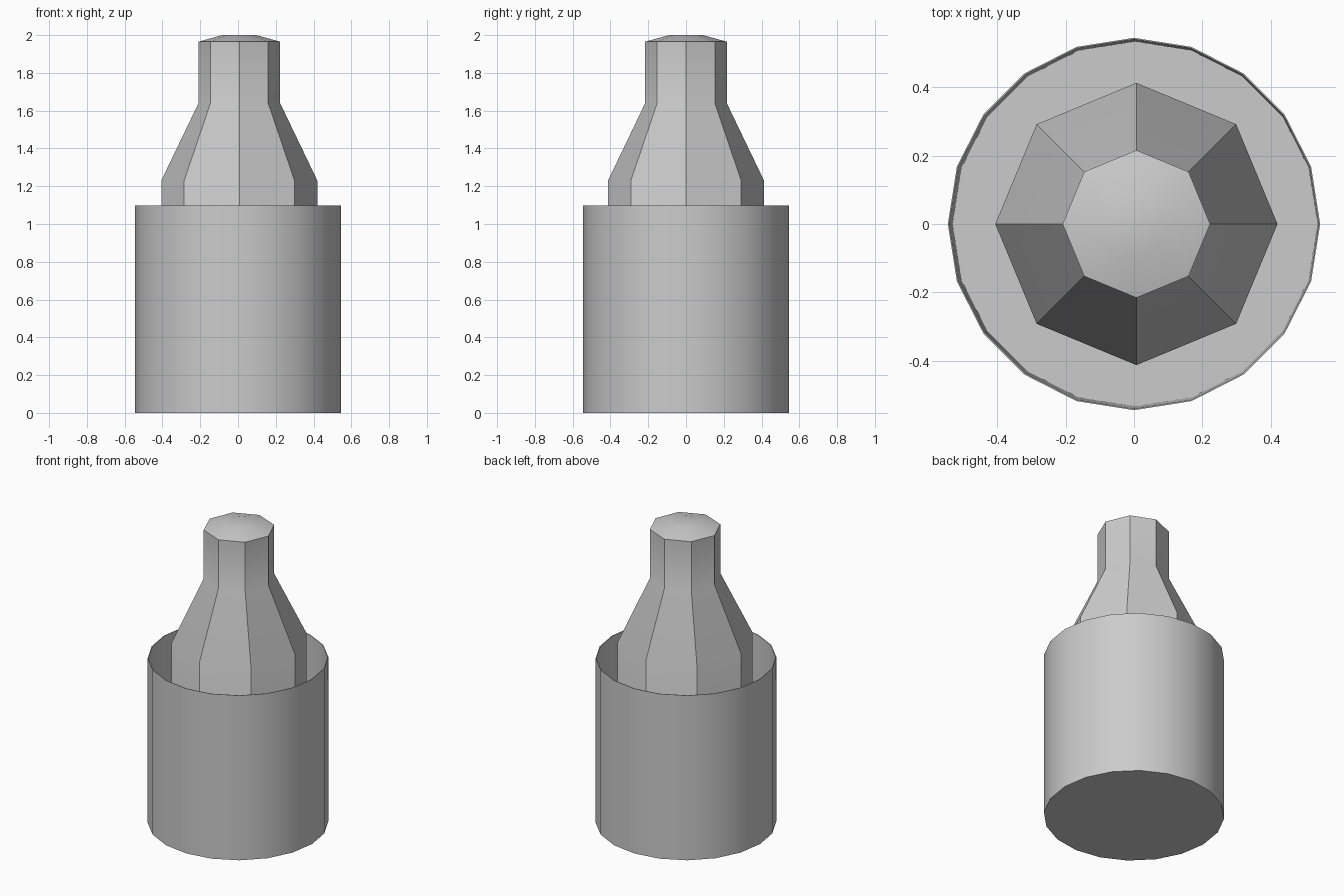
import bpy, bmesh
from math import cos, sin, tau, radians

if "Cube" in bpy.data.objects:
    bpy.data.objects.remove(bpy.data.objects["Cube"])


def lathe(name, profile, sides):
    """Revolve (radius, z, centre_x) rings and close both ends with a flat cap."""
    bm = bmesh.new()
    rings = [[bm.verts.new((cx + r * cos(tau * i / sides), r * sin(tau * i / sides), z))
              for i in range(sides)] for r, z, cx in profile]
    for low, high in zip(rings, rings[1:]):
        for i in range(sides):
            j = (i + 1) % sides
            bm.faces.new((low[i], low[j], high[j], high[i]))
    bm.faces.new(rings[0][::-1])
    bm.faces.new(rings[-1])
    bmesh.ops.recalc_face_normals(bm, faces=bm.faces)
    mesh = bpy.data.meshes.new(name)
    bm.to_mesh(mesh)
    bm.free()
    obj = bpy.data.objects.new(name, mesh)
    bpy.context.collection.objects.link(obj)
    bpy.ops.object.select_all(action='DESELECT')
    obj.select_set(True)
    bpy.context.view_layer.objects.active = obj
    bpy.ops.object.shade_smooth_by_angle(angle=radians(30))
    return obj


# Thin-walled bucket: outer wall, rim, inner wall down to the floor
lathe("bucket", [(0.545, 0.0, 0), (0.545, 1.097, 0),
                 (0.541, 1.097, 0), (0.534, 0.02, 0.003)], 20)

# Octagonal bottle standing on the bucket floor
cx = 0.007
lathe("bottle", [(0.413, 0.02, cx), (0.413, 1.23, cx), (0.216, 1.64, cx),
                 (0.216, 1.965, cx), (0.09, 2.0, cx)], 8)
